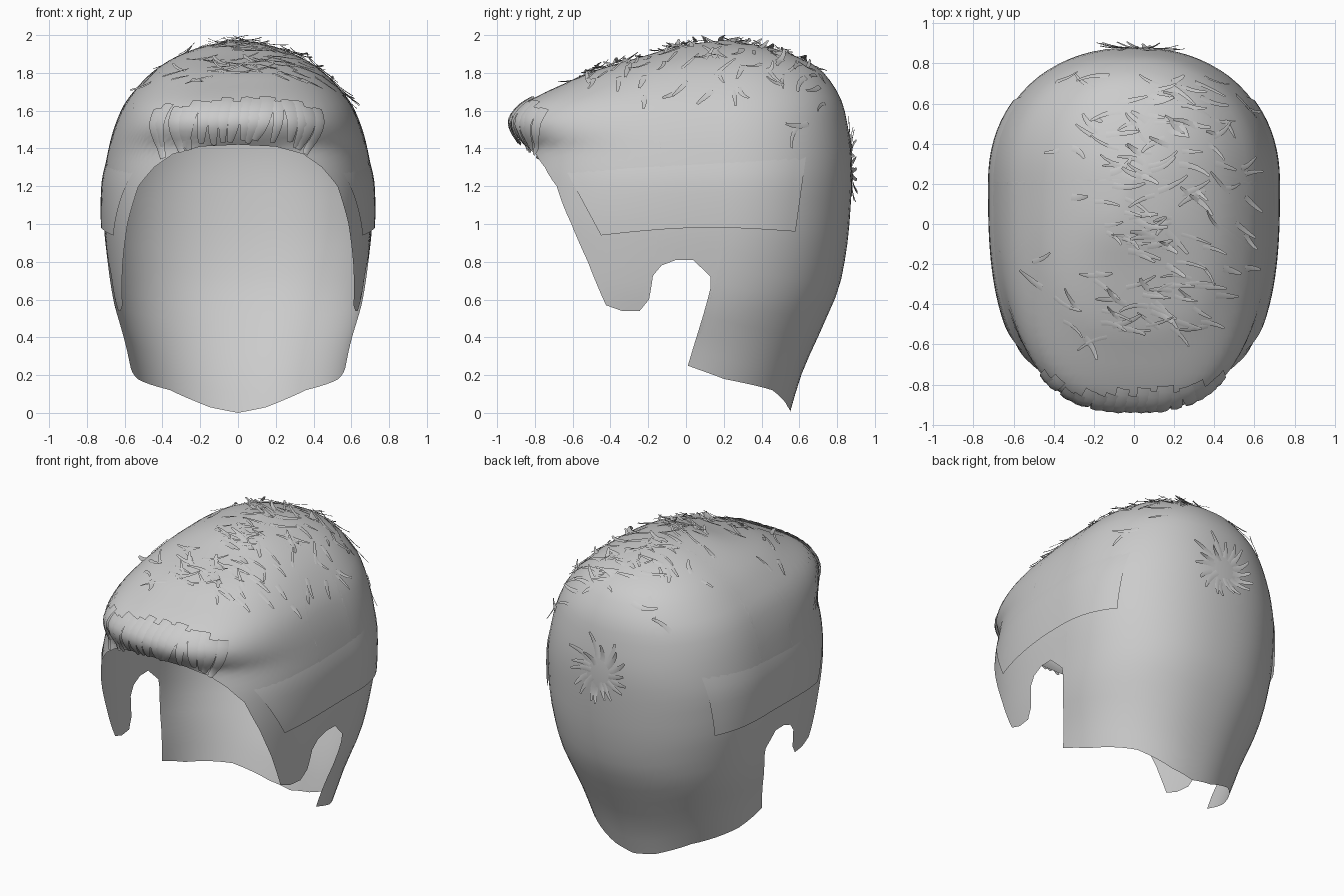
import bpy, bmesh, math, random
from mathutils import Vector
from mathutils.bvhtree import BVHTree

if "Cube" in bpy.data.objects:
    bpy.data.objects.remove(bpy.data.objects["Cube"])

random.seed(4)
hair = bpy.data.materials.new("hair grey")
hair.diffuse_color = (0.6, 0.6, 0.6, 1)
hair.use_nodes = True
hair.node_tree.nodes["Principled BSDF"].inputs["Base Color"].default_value = hair.diffuse_color

# head profiles as (height, value)
WIDTH = [(0, .5), (.2, .56), (.35, .59), (.6, .66), (.8, .69), (1, .71), (1.2, .715), (1.4, .685),
         (1.6, .62), (1.75, .51), (1.85, .39), (1.94, .19), (1.975, 0)]
FRONT = [(0, -.9), (1, -.9), (1.25, -.87), (1.4, -.85), (1.47, -.9), (1.54, -.93), (1.62, -.88),
         (1.68, -.78), (1.75, -.63), (1.8, -.52), (1.89, -.22), (1.95, 0), (1.975, .22)]
BACK = [(0, .55), (.2, .61), (.45, .72), (.7, .82), (1, .865), (1.3, .88), (1.6, .84), (1.8, .73),
        (1.92, .5), (1.975, .22)]
MID = [(0, -.05), (.25, .02), (.7, .15), (1, .2), (1.4, .2), (1.975, .22)]
TOP = 1.975
N_FRONT, N_BACK = 2.8, 2.2


def curve(table, z):
    """Smooth interpolation through a profile table."""
    z = min(max(z, table[0][0]), table[-1][0])
    i = 0
    while i < len(table) - 2 and z > table[i + 1][0]:
        i += 1

    def slope(k):
        if k == 0 or k == len(table) - 1:
            j = max(k - 1, 0)
            return (table[j + 1][1] - table[j][1]) / (table[j + 1][0] - table[j][0])
        a = (table[k][1] - table[k - 1][1]) / (table[k][0] - table[k - 1][0])
        b = (table[k + 1][1] - table[k][1]) / (table[k + 1][0] - table[k][0])
        return 0 if a * b <= 0 else 2 * a * b / (a + b)
    (z0, v0), (z1, v1) = table[i], table[i + 1]
    h = z1 - z0
    t = (z - z0) / h
    return (v0 * (1 + 2 * t) * (1 - t) ** 2 + v1 * t * t * (3 - 2 * t)
            + h * (slope(i) * t * (1 - t) ** 2 - slope(i + 1) * t * t * (1 - t)))


def surface(a, z):
    """Point on the head: a = 0 at the front, pi at the back."""
    c, s, mid = math.cos(a), max(math.sin(a), 0), curve(MID, z)
    n = N_FRONT if c > 0 else N_BACK
    reach = mid - curve(FRONT, z) if c > 0 else curve(BACK, z) - mid
    y = mid - math.copysign(abs(c) ** (2 / n) * reach, c)
    return Vector((curve(WIDTH, z) * s ** (2 / n), y, z))


def angle_at(x, y, z):
    d = curve(MID, z) - y
    n = N_FRONT if d > 0 else N_BACK
    reach = curve(MID, z) - curve(FRONT, z) if d > 0 else curve(BACK, z) - curve(MID, z)
    return math.atan2((x / curve(WIDTH, z)) ** (n / 2),
                      math.copysign((abs(d) / reach) ** (n / 2), d))


def side_x(y, z):
    d = curve(MID, z) - y
    n = N_FRONT if d > 0 else N_BACK
    reach = curve(MID, z) - curve(FRONT, z) if d > 0 else curve(BACK, z) - curve(MID, z)
    return curve(WIDTH, z) * max(1 - (abs(d) / reach) ** n, 0) ** (1 / n)


def grid(bm, rows):
    vs = [[bm.verts.new(p) for p in r] for r in rows]
    for r, q in zip(vs, vs[1:]):
        for k in range(len(r) - 1):
            bm.faces.new((r[k], q[k], q[k + 1], r[k + 1]))


def finish(bm, name, angle=60):
    me = bpy.data.meshes.new(name)
    bm.to_mesh(me)
    bm.free()
    ob = bpy.data.objects.new(name, me)
    bpy.context.collection.objects.link(ob)
    me.materials.append(hair)
    bpy.ops.object.select_all(action='DESELECT')
    ob.select_set(True)
    bpy.context.view_layer.objects.active = ob
    bpy.ops.object.shade_smooth_by_angle(angle=math.radians(angle))
    return ob


# hairline: forehead, temple, sideburn, ear notch, nape
RIM = [(0, -.85, 1.42), (.2, -.85, 1.41), (.35, -.81, 1.37), (.45, -.76, 1.3), (.53, -.69, 1.2),
       (.58, -.6, 1.0), (.61, -.52, .8), (.63, -.44, .57), (.65, -.36, .54), (.66, -.26, .54),
       (.66, -.2, .6), (.67, -.18, .72), (.68, -.13, .78), (.68, -.05, .81), (.68, .04, .81),
       (.68, .13, .72), (.66, .13, .6), (.62, .09, .45), (.57, .01, .25), (.53, .2, .18),
       (.36, .46, .12), (.15, .54, .03), (0, .55, 0)]
rim = []
for p, q in zip(RIM, RIM[1:]):
    p, q = Vector(p), Vector(q)
    steps = max(1, round((q - p).length / .05))
    rim += [p.lerp(q, k / steps) for k in range(steps)]
rim.append(Vector(RIM[-1]))

# main cap, one open sheet
bm = bmesh.new()
ROWS = 30
for s in (1, -1):
    cols = []
    for p in rim:
        a = angle_at(*p)
        col = [surface(a, p.z + (TOP - p.z) * math.sin(k / ROWS * math.pi / 2)) for k in range(ROWS + 1)]
        cols.append([Vector((s * v.x, v.y, v.z)) for v in col])
    grid(bm, cols if s > 0 else cols[::-1])
bmesh.ops.remove_doubles(bm, verts=bm.verts, dist=.0008)
bmesh.ops.recalc_face_normals(bm, faces=bm.faces)
tree = BVHTree.FromBMesh(bm)
finish(bm, "hair_cap")

# overlapping layer above each ear
bm = bmesh.new()
for s in (1, -1):
    rows = []
    for i in range(9):
        t = i / 8
        row = []
        for j in range(25):
            u = j / 24
            y = (-.45 - .2 * t) * (1 - u) + (.58 + .06 * t) * u
            z = (.94 + .37 * t) + (.02 + .06 * t) * u + .03 * math.sin(math.pi * u) * (1 - t)
            row.append((s * (side_x(y, z) + .016 - .02 * t ** 2), y, z))
        rows.append(row)
    grid(bm, rows if s > 0 else rows[::-1])
finish(bm, "side_layer")


def strand(bm, start, heading, length, width, lift, bend=0.0, base=.004, steps=5):
    """Tapered ribbon that follows the cap and rises towards its tip."""
    p, h = Vector(start), Vector(heading).normalized()
    rows = []
    for k in range(steps + 1):
        t = k / steps
        loc, n, _, _ = tree.find_nearest(p)
        if n.dot(loc - Vector((0, .1, 1))) < 0:
            n = -n
        h = (h - n * h.dot(n)).normalized()
        side = n.cross(h)
        w = width * (.5 - .3 * t * t)
        c = loc + n * (base + lift * t * t)
        rows.append((c - side * w, c + n * width * .08, c + side * w))
        h = (h + side * bend / steps).normalized()
        p = loc + h * (length / steps)
    grid(bm, rows)


# loose tufts over the top of the head
bm = bmesh.new()
for k in range(150):
    x = max(-.55, min(.55, random.gauss(.08, .27)))
    y = random.uniform(-.6, .75)
    hit = tree.ray_cast(Vector((x, y, 3)), Vector((0, 0, -1)))[0]
    if hit is None or hit.z < 1.5:
        continue
    a = random.uniform(-.75, .25) + (math.pi if random.random() < .35 else 0)
    strand(bm, hit, (math.cos(a), math.sin(a), 0), random.uniform(.08, .17),
           random.uniform(.018, .035), random.uniform(.008, .035), random.uniform(-.9, .9))
finish(bm, "top_tufts")

# whorl at the back of the head
bm = bmesh.new()
for k in range(18):
    a = k / 18 * math.tau + random.uniform(-.15, .15)
    d = Vector((math.cos(a), 0, math.sin(a)))
    strand(bm, Vector((.03, .88, 1.32)) + d * random.uniform(.05, .11), d,
           random.uniform(.1, .18), .035, random.uniform(.01, .04), .5, base=0)
finish(bm, "crown_whorl")

# rolled fringe above the forehead
bm = bmesh.new()
for k in range(17):
    x = -.45 + .9 * k / 16
    z = 1.67 - .35 * x * x + random.uniform(-.03, .015)
    loc = tree.ray_cast(Vector((x * .92, -2, z)), Vector((0, 1, 0)))[0]
    if loc:
        strand(bm, loc, (x * .5 - .12, -.3, -.8), random.uniform(.24, .31),
               random.uniform(.06, .085), .006, random.uniform(-.3, .3), base=.008, steps=8)
finish(bm, "fringe")
